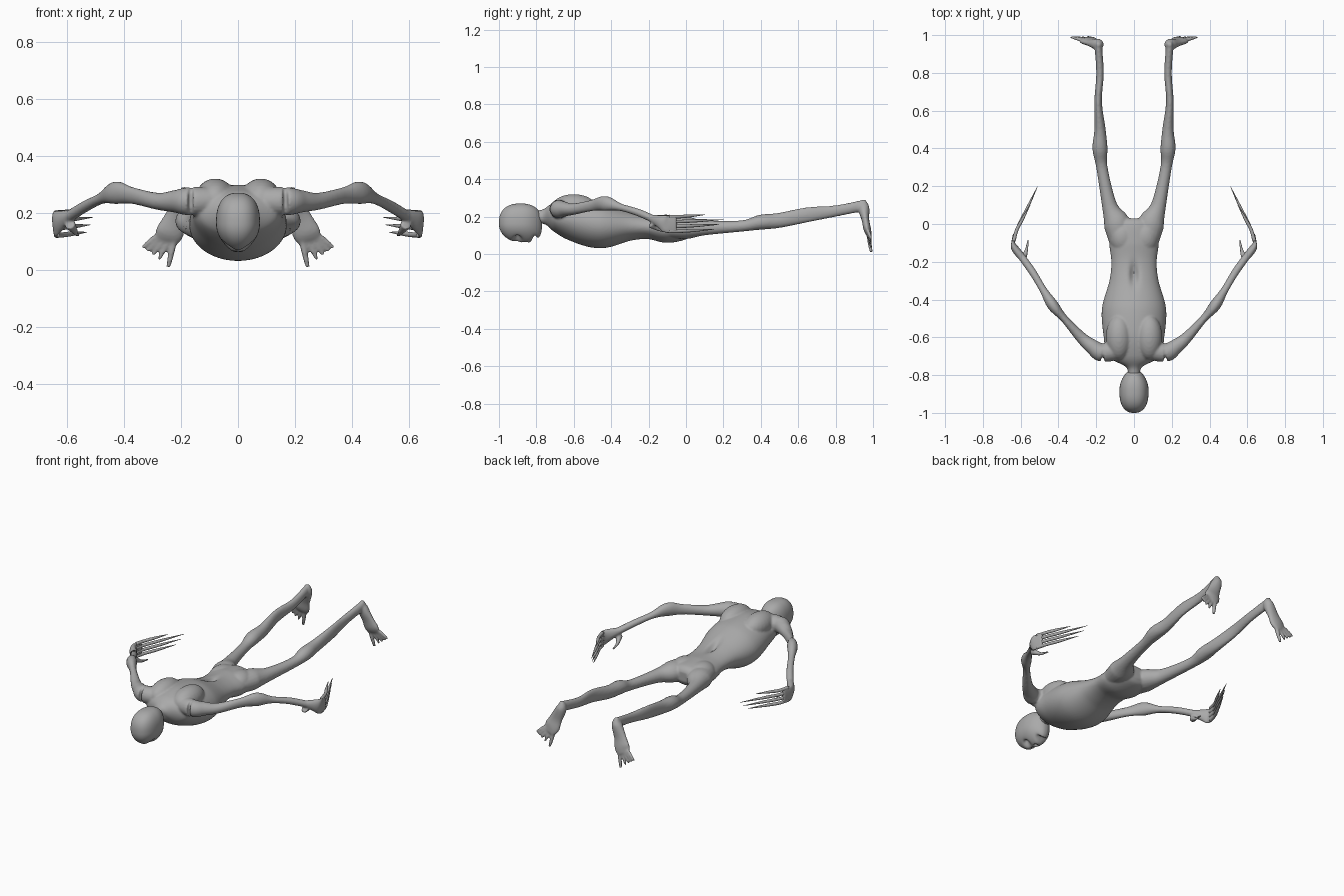
import bpy
import bmesh
from math import cos, sin, pi, exp
from mathutils import Vector, Matrix

default_cube = bpy.data.objects.get("Cube")
if default_cube:
    bpy.data.objects.remove(default_cube, do_unlink=True)

skin = bpy.data.materials.new("grey skin")
skin.use_nodes = True
grey = (.4, .4, .4, 1)
skin.diffuse_color = grey
skin.node_tree.nodes["Principled BSDF"].inputs["Base Color"].default_value = grey

ACROSS, UPRIGHT = Vector((1, 0, 0)), Vector((0, 0, 1))


def smooth_path(rings, steps):
    """Catmull-Rom interpolation; a ring is x, y, z, width and optional height."""
    rings = [Vector((*ring, ring[-1])[:5]) for ring in rings]
    padded = [rings[0], *rings, rings[-1]]
    result = []
    for before, start, end, after in zip(padded, padded[1:], padded[2:], padded[3:]):
        leaving, arriving = (end - before) / 2, (after - start) / 2
        for step in range(steps):
            t = step / steps
            blend = t * t * (3 - 2 * t)
            result.append(start.lerp(end, blend)
                          + leaving * t * (1 - t) ** 2
                          - arriving * t * t * (1 - t))
    return [*result, rings[-1]]


def tube(bm, rings, hint=ACROSS, mirror=1, sides=20, steps=6):
    """Loft elliptical sections along a smooth path."""
    path = smooth_path(rings, steps)
    centres = [Vector(ring[:3]) for ring in path]
    loops = []
    for index, (centre, ring) in enumerate(zip(centres, path)):
        ahead = centres[min(index + 1, len(path) - 1)]
        behind = centres[max(index - 1, 0)]
        tangent = (ahead - behind).normalized()
        wide = (hint - tangent * hint.dot(tangent)).normalized()
        high = wide.cross(tangent)
        loop = []
        for corner in range(sides):
            angle = 2 * pi * corner / sides
            point = centre + wide * ring[3] * cos(angle) + high * ring[4] * sin(angle)
            point.x *= mirror
            loop.append(bm.verts.new(point))
        loops.append(loop)
    faces = [bm.faces.new(loops[0]), bm.faces.new(loops[-1])]
    for first, second in zip(loops, loops[1:]):
        for corner in range(sides):
            faces.append(bm.faces.new((first[corner - 1], first[corner],
                                       second[corner], second[corner - 1])))
    bmesh.ops.recalc_face_normals(bm, faces=faces)
    return [vert for loop in loops for vert in loop]


def blob(bm, centre, radii):
    matrix = Matrix.Translation(centre) @ Matrix.Diagonal((*radii, 1))
    bmesh.ops.create_uvsphere(bm, u_segments=24, v_segments=14, radius=1, matrix=matrix)


def dent(verts, centre, radii, lift):
    """Move the surface vertically with a soft round falloff."""
    for vert in verts:
        offset = vert.co - Vector(centre)
        vert.co.z += lift * exp(-sum((o / r) ** 2 for o, r in zip(offset, radii)))


def finish(bm, name):
    mesh = bpy.data.meshes.new(name)
    bm.to_mesh(mesh)
    bm.free()
    mesh.materials.append(skin)
    mesh.shade_smooth()
    obj = bpy.data.objects.new(name, mesh)
    bpy.context.collection.objects.link(obj)
    return obj


# Torso from neck to crotch: y, half width, bottom, top
torso_profile = [(-.82, .04, .16, .23), (-.76, .04, .16, .24), (-.7, .14, .12, .28),
                 (-.6, .16, .07, .3), (-.45, .17, .03, .28), (-.3, .13, .07, .23),
                 (-.2, .12, .08, .21), (-.1, .13, .06, .21), (0, .11, .08, .2),
                 (.03, .06, .11, .17)]
body = bmesh.new()
torso = tube(body, [(0, y, (low + top) / 2, width, (top - low) / 2)
                    for y, width, low, top in torso_profile], sides=64, steps=10)
dent(torso, (0, -.27, .22), (.02, .06, .05), -.03)

# Limb centre lines with their radii
leg = [(.08, -.1, .14, .05), (.09, 0, .14, .07, .06), (.13, .1, .14, .04),
       (.17, .3, .15, .03), (.18, .4, .17, .04), (.18, .5, .18, .03, .04),
       (.19, .65, .21, .02, .04), (.18, .8, .23, .02, .03), (.19, .95, .26, .02, .03)]
foot = [(.19, .95, .29, .01), (.19, .95, .25, .03), (.22, .96, .18, .04, .02),
        (.24, .97, .13, .05, .02), (.26, .98, .1, .04, .01)]
arm = [(.09, -.67, .24, .05), (.17, -.68, .24, .05), (.22, -.65, .24, .04),
       (.28, -.6, .24, .03), (.37, -.5, .26, .02, .03), (.43, -.43, .27, .03, .04),
       (.48, -.35, .25, .02), (.54, -.25, .22, .02), (.62, -.14, .17, .02)]
palm = [(.59, -.18, .19, .02), (.63, -.13, .17, .04, .02), (.64, -.1, .16, .05, .01),
        (.63, -.05, .16, .05, .01)]
thumb = [(.59, -.19, .16, .02), (.57, -.14, .13, .01), (.56, -.08, .12, .005)]

for side in (1, -1):
    for limb in (leg, foot, arm):
        tube(body, limb, ACROSS, side)
    for part in (palm, thumb):
        tube(body, part, UPRIGHT, side)
    # Toes fan outward from the big toe
    for toe in range(5):
        spread = toe / 4
        fan = spread ** .7
        thick = .009 if toe else .011
        root = Vector((.225 + .06 * spread, .976, .1 + .02 * spread))
        tip = Vector((.245 + .09 * fan, .99, .008 + .07 * fan))
        tube(body, [(*root, thick), (*root.lerp(tip, .5), thick), (*tip, thick * .7)],
             ACROSS, side)
    # Shoulder blade and buttock
    blob(body, (.08 * side, -.6, .25), (.07, .12, .07))
    blob(body, (.06 * side, -.07, .15), (.07, .09, .06))

body_object = finish(body, "body")
fuse = body_object.modifiers.new("fuse parts", 'REMESH')
fuse.mode = 'VOXEL'
fuse.voxel_size = .006
fuse.use_smooth_shade = True
soften = body_object.modifiers.new("soften joins", 'SMOOTH')
soften.factor = .5
soften.iterations = 5

# Skull, face down: a rounded box narrowing toward jaw and nape
head = bmesh.new()
bmesh.ops.create_icosphere(head, subdivisions=6, radius=1)
roundness = 2.4
for vert in head.verts:
    unit = vert.co / sum(abs(c) ** roundness for c in vert.co) ** (1 / roundness)
    jaw, nape = min(unit.z, 0) ** 2, max(unit.y, 0) ** 2
    vert.co = (.077 * unit.x * (1 - .4 * jaw - .25 * nape),
               .115 * unit.y + .02 * jaw - .885,
               .105 * unit.z + .165)
for side in (1, -1):
    dent(head.verts, (.03 * side, -.9, .07), (.02, .02, .04), .03)  # eye socket
dent(head.verts, (0, -.86, .06), (.01, .01, .03), .02)  # nose hole
dent(head.verts, (0, -.81, .07), (.04, .015, .03), .03)  # open mouth
finish(head, "head")

# Long clawed fingers sweeping back from the palm
for side, name in ((1, "left_fingers"), (-1, "right_fingers")):
    claws = bmesh.new()
    for finger, reach in enumerate((.1, .2, .18, .15)):
        height = .2 - .026 * finger
        knuckle = Vector((.62, -.03, height))
        tip = Vector((.59 - .4 * reach, reach, height + .01))
        tube(claws, [(.637, -.09, height, .01), (*knuckle, .009),
                     (*knuckle.lerp(tip, .4), .008), (*tip, .001)], UPRIGHT, side)
    finish(claws, name)
